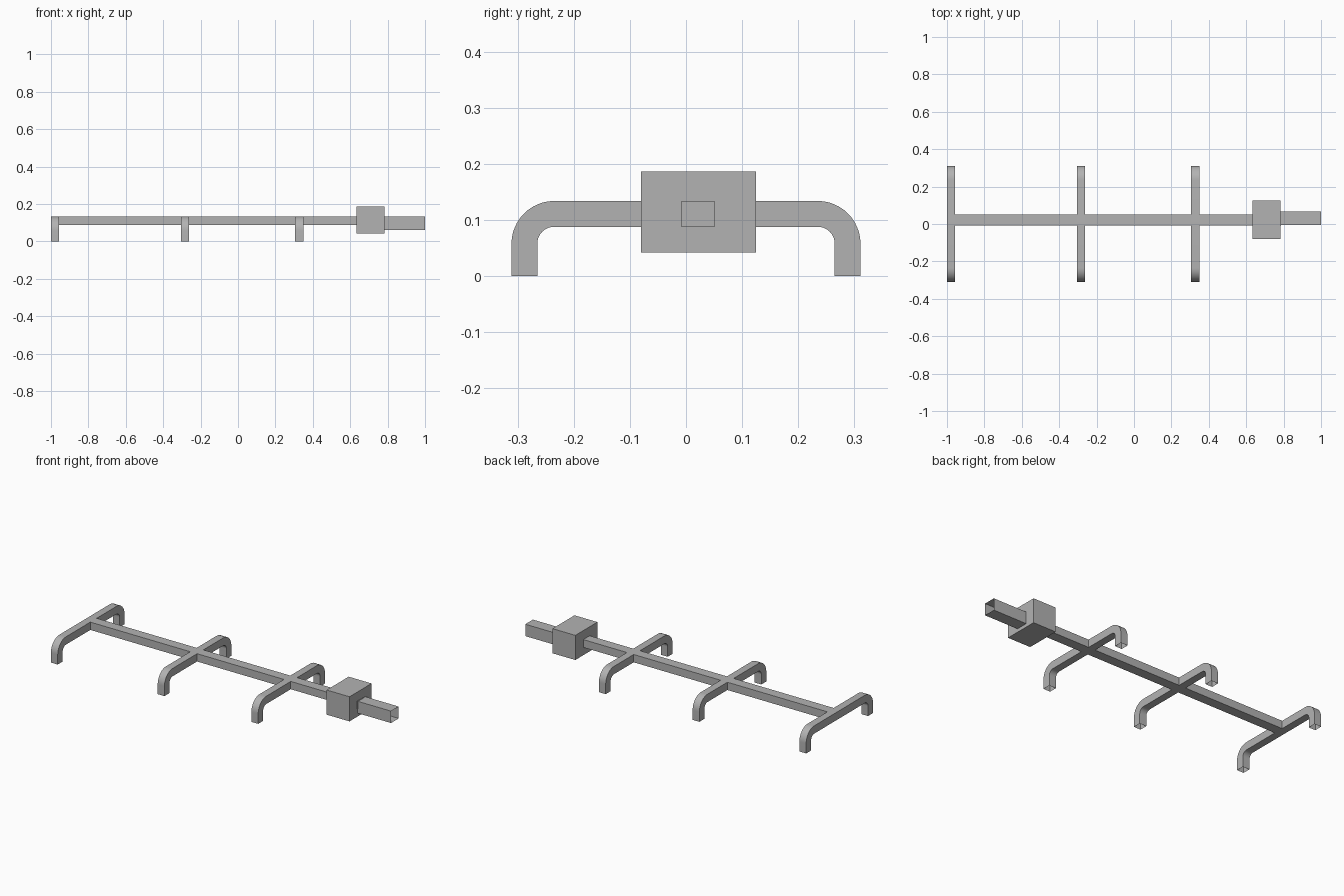
import bpy, bmesh, math

if "Cube" in bpy.data.objects:
    bpy.data.objects.remove(bpy.data.objects["Cube"])

steel = bpy.data.materials.new("grey steel")
steel.diffuse_color = (0.45, 0.45, 0.45, 1)
steel.use_nodes = True
steel.node_tree.nodes["Principled BSDF"].inputs["Base Color"].default_value = steel.diffuse_color


def finish(name, bm):
    bmesh.ops.recalc_face_normals(bm, faces=bm.faces[:])
    me = bpy.data.meshes.new(name)
    bm.to_mesh(me)
    bm.free()
    me.materials.append(steel)
    ob = bpy.data.objects.new(name, me)
    bpy.context.collection.objects.link(ob)
    return ob


def box(name, x, y, z, open_left=False, open_right=False):
    """Box between the given ranges, optionally open at its x ends."""
    bm = bmesh.new()
    bmesh.ops.create_cube(bm, size=1)
    for v in bm.verts:
        for i, (lo, hi) in enumerate((x, y, z)):
            v.co[i] = lo if v.co[i] < 0 else hi
    bm.normal_update()
    ends = [f for f in bm.faces if (open_left and f.normal.x < -0.9)
            or (open_right and f.normal.x > 0.9)]
    bmesh.ops.delete(bm, geom=ends, context='FACES_ONLY')
    return finish(name, bm)


# Bent square tube, open at both feet
def leg_tube(name, x0, x1):
    half, thick, top, r_in = 0.311, 0.046, 0.134, 0.03
    cy, cz = half - thick - r_in, top - thick - r_in
    right = [((half - thick, 0), (half, 0))]
    for i in range(13):
        a = math.pi / 2 * i / 12
        right.append(tuple((cy + r * math.cos(a), cz + r * math.sin(a))
                           for r in (r_in, r_in + thick)))
    path = right + [tuple((-y, z) for y, z in pair) for pair in reversed(right)]
    bm = bmesh.new()
    rings = [[bm.verts.new((x, *p)) for x, p in
              ((x0, inner), (x1, inner), (x1, outer), (x0, outer))]
             for inner, outer in path]
    for a, b in zip(rings, rings[1:]):
        for i in range(4):
            j = (i + 1) % 4
            bm.faces.new((a[i], a[j], b[j], b[i]))
    ob = finish(name, bm)
    bpy.ops.object.select_all(action='DESELECT')
    ob.select_set(True)
    bpy.context.view_layer.objects.active = ob
    bpy.ops.object.shade_smooth_by_angle(angle=math.radians(30))


# Three leg hoops with spine sections running between them
hoops = [(-1, -0.956), (-0.305, -0.261), (0.305, 0.349)]
spine_ends = [hoops[1][0], hoops[2][0], 0.785]
for n, (hoop, end) in enumerate(zip(hoops, spine_ends), 1):
    leg_tube(f"leg_hoop_{n}", *hoop)
    box(f"spine_{n}", (hoop[1], end), (-0.008, 0.051), (0.088, 0.134),
        open_left=True, open_right=n < 3)

# Coupling block and the open socket tube at its end
box("coupling_block", (0.633, 0.782), (-0.08, 0.125), (0.042, 0.187))
box("socket_tube", (0.782, 1), (-0.005, 0.066), (0.062, 0.132),
    open_left=True, open_right=True)
